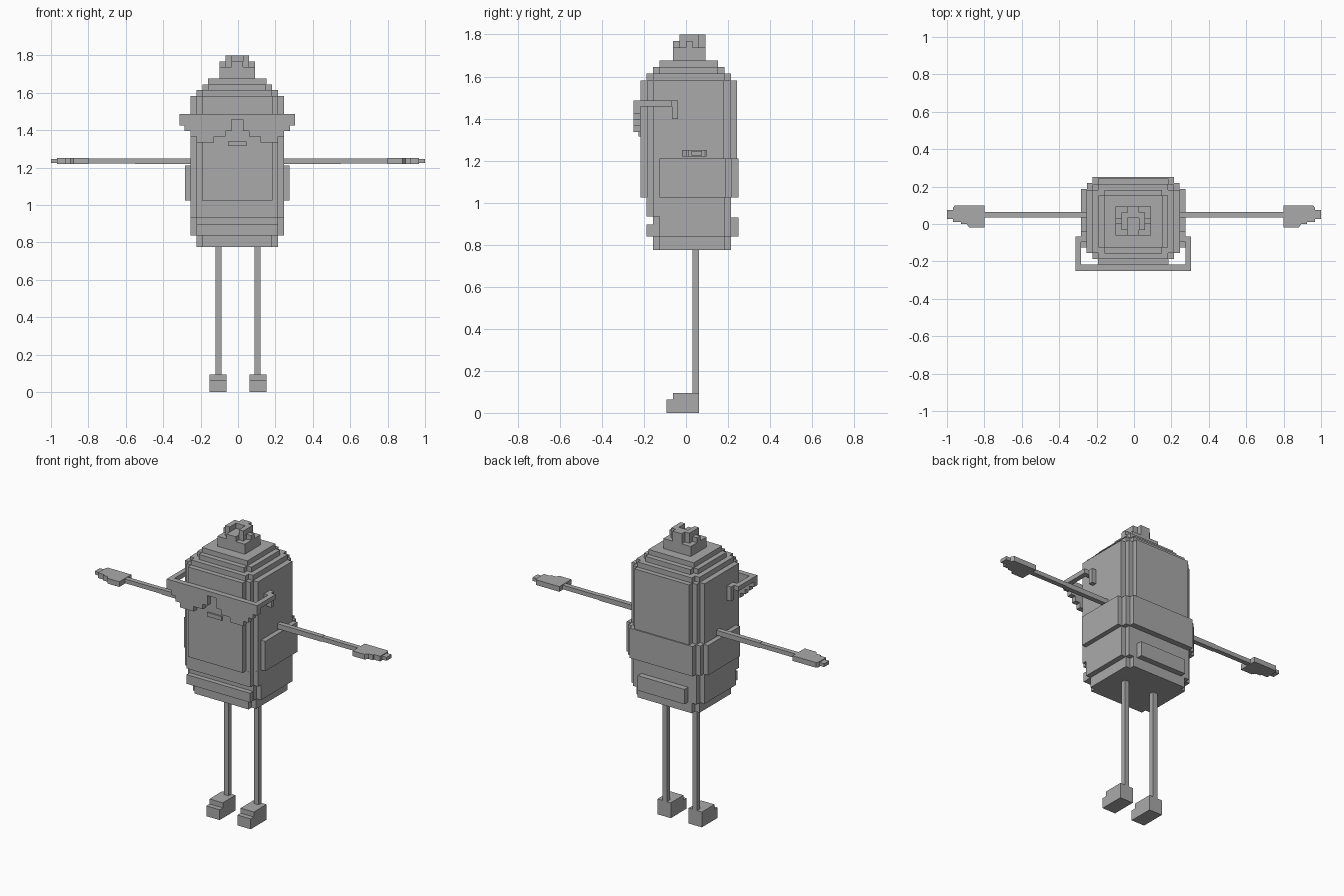
import bpy, bmesh
from mathutils import Vector

if "Cube" in bpy.data.objects:
    bpy.data.objects.remove(bpy.data.objects["Cube"])

S = 0.031    # size of one block step
C = -0.004   # centre line of head and torso

mat = bpy.data.materials.new("plain grey")
mat.diffuse_color = (0.4, 0.4, 0.4, 1)
mat.use_nodes = True
mat.node_tree.nodes["Principled BSDF"].inputs["Base Color"].default_value = mat.diffuse_color


def finish(name, bm):
    bmesh.ops.recalc_face_normals(bm, faces=bm.faces)
    me = bpy.data.meshes.new(name)
    bm.to_mesh(me)
    bm.free()
    me.materials.append(mat)
    ob = bpy.data.objects.new(name, me)
    bpy.context.collection.objects.link(ob)
    return ob


def extrude(name, pts, lo, hi, axis):
    """Extrude a closed outline from lo to hi along x, y or z."""
    place = {'x': lambda a, b: (lo, a, b),
             'y': lambda a, b: (a, lo, b),
             'z': lambda a, b: (a, b, lo)}[axis]
    bm = bmesh.new()
    face = bm.faces.new([bm.verts.new(place(*p)) for p in pts])
    move = Vector([hi - lo if k == axis else 0 for k in 'xyz'])
    new = bmesh.ops.extrude_face_region(bm, geom=[face], use_keep_orig=True)['geom']
    bmesh.ops.translate(bm, vec=move, verts=[g for g in new if isinstance(g, bmesh.types.BMVert)])
    return finish(name, bm)


def box(name, x0, x1, y0, y1, z0, z1):
    return extrude(name, [(x0, y0), (x1, y0), (x1, y1), (x0, y1)], z0, z1, 'z')


def stepped(name, hx, y0, y1, z0, z1, front=0, back=0, cx=C):
    """Block whose upright corners are cut into stairs of the given counts."""
    def stairs(n, y, d):
        pts = [(hx, y + d * n * S)]
        for i in range(1, n + 1):
            pts += [(hx - i * S, y + d * (n - i + 1) * S), (hx - i * S, y + d * (n - i) * S)]
        return pts
    half = stairs(front, y0, 1)[::-1] + stairs(back, y1, -1)
    pts = half + [(-x, y) for x, y in half[::-1]]
    return extrude(name, [(x + cx, y) for x, y in pts], z0, z1, 'z')


# Torso and head, from the bottom up
stepped("hips", 0.217, -0.157, 0.214, 0.775, 0.838, 1, 1)
stepped("lower_torso", 0.25, -0.157, 0.214, 0.838, 0.933, 1, 1)
stepped("waist", 0.25, -0.187, 0.214, 0.933, 1.025, 1, 1)
stepped("head", 0.25, -0.217, 0.243, 1.025, 1.582, 2, 2)
stepped("side_and_back_band", 0.279, -0.126, 0.25, 1.025, 1.21, 0, 2)
box("front_belt", C - 0.217, C + 0.217, -0.187, -0.15, 0.838, 0.895)
box("back_pocket", C - 0.16, C + 0.16, 0.21, 0.25, 0.838, 0.93)

# Stepped crown of the head
stepped("crown_low", 0.217, -0.187, 0.214, 1.582, 1.614, 1, 1)
stepped("crown_mid", 0.186, -0.157, 0.183, 1.614, 1.645, 1, 1)
stepped("crown_top", 0.156, -0.126, 0.152, 1.645, 1.676)

# Tuft on top: a base, a notched block and four raised bits
box("tuft_base", C - 0.094, C + 0.094, -0.062, 0.093, 1.676, 1.738)
stepped("tuft_block", 0.094, -0.062, 0.093, 1.738, 1.768, 2, 2)
for sx in (-1, 1):
    x = C + sx * 0.047
    box("tuft_side_bit", x - 0.0155, x + 0.0155, -0.031, 0.062, 1.768, 1.8)
box("tuft_back_bit", C - 0.032, C + 0.032, 0.031, 0.093, 1.768, 1.8)

# Glasses front with a raised bridge, mirrored about the centre line
half = [(0.31, 1.487), (0.31, 1.425), (0.281, 1.425), (0.281, 1.396), (0.25, 1.396),
        (0.25, 1.365), (0.217, 1.365), (0.217, 1.335), (0.125, 1.335), (0.125, 1.365),
        (0.063, 1.365), (0.063, 1.396), (0.031, 1.396), (0.031, 1.458)]
outline = half + [(-x, z) for x, z in half[::-1]]
extrude("glasses_front", [(x + C, z) for x, z in outline], -0.25, -0.217, 'y')

# Glasses temples, each stepping in to a hanging ear hook
for sx in (-1, 1):
    def side(name, a, b, *rest):
        x0, x1 = sorted((C + sx * a, C + sx * b))
        box(name, x0, x1, *rest)
    side("glasses_temple", 0.279, 0.31, -0.217, -0.067, 1.458, 1.487)
    side("glasses_link", 0.25, 0.279, -0.097, -0.067, 1.458, 1.487)
    side("glasses_hook", 0.25, 0.279, -0.067, -0.038, 1.397, 1.487)

# Small mouth plate
box("mouth", C - 0.05, C + 0.05, -0.226, -0.217, 1.315, 1.34)

# Arms, hands, legs and shoes on both sides
palm = [(0.8, -0.02), (0.88, -0.02), (0.895, 0.0), (0.925, 0.0), (0.925, 0.01),
        (0.968, 0.01), (0.968, 0.085), (0.96, 0.098), (0.86, 0.098), (0.8, 0.098)]
shoe = [(-0.093, 0), (0.062, 0), (0.062, 0.095), (-0.062, 0.095), (-0.062, 0.064), (-0.093, 0.064)]
for sx in (-1, 1):
    def span(a, b):
        return sorted((sx * a, sx * b))
    box("arm", *span(0.24, 0.55), 0.035, 0.065, 1.219, 1.25)
    box("forearm", *span(0.55, 0.81), 0.035, 0.065, 1.222, 1.248)
    extrude("hand", [(sx * x, y) for x, y in palm], 1.219, 1.251, 'z')
    box("fingertips", *span(0.96, 1.0), 0.027, 0.075, 1.225, 1.246)
    box("leg", *span(0.088, 0.119), 0.032, 0.062, 0.09, 0.78)
    extrude("shoe", shoe, *span(0.061, 0.152), 'x')
